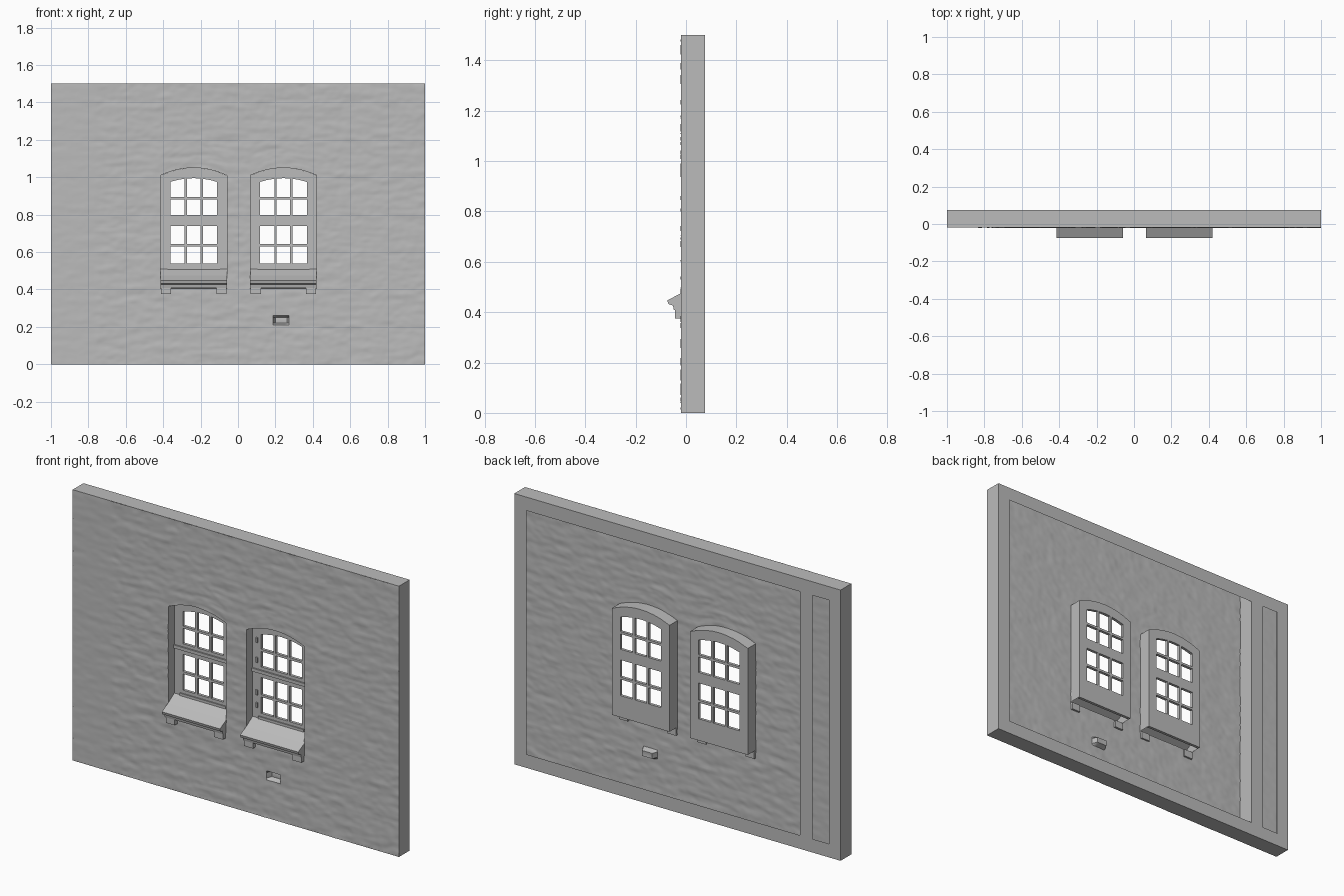
import bpy, bmesh, math
from mathutils import Vector, noise

if "Cube" in bpy.data.objects:
    bpy.data.objects.remove(bpy.data.objects["Cube"], do_unlink=True)

stone = bpy.data.materials.new("stone_grey")
stone.use_nodes = True
stone.diffuse_color = (0.5, 0.5, 0.5, 1)
stone.node_tree.nodes["Principled BSDF"].inputs["Base Color"].default_value = (0.5, 0.5, 0.5, 1)

FRONT, GLAZING, BACK = -0.019, 0.042, 0.075
HALF, SPRING, RISE = 0.177, 1.01, 0.04
CENTRES = (-0.237, 0.243)


def finish(name, bm, smooth=False):
    mesh = bpy.data.meshes.new(name)
    bm.to_mesh(mesh)
    bm.free()
    mesh.materials.append(stone)
    obj = bpy.data.objects.new(name, mesh)
    bpy.context.collection.objects.link(obj)
    if smooth:
        bpy.ops.object.select_all(action='DESELECT')
        obj.select_set(True)
        bpy.context.view_layer.objects.active = obj
        bpy.ops.object.shade_smooth_by_angle(angle=math.radians(40))
    return obj


def lattice(xs, zs, y, is_hole):
    """Upright sheet on the given grid lines, leaving out the hole cells."""
    bm = bmesh.new()
    v = [[bm.verts.new((x, y, z)) for z in zs] for x in xs]
    for i in range(len(xs) - 1):
        for k in range(len(zs) - 1):
            if not is_hole((xs[i] + xs[i + 1]) / 2, (zs[k] + zs[k + 1]) / 2):
                bm.faces.new((v[i][k], v[i + 1][k], v[i + 1][k + 1], v[i][k + 1]))
    loose = [p for p in bm.verts if not p.link_faces]
    bmesh.ops.delete(bm, geom=loose, context='VERTS')
    return bm


def fine(breaks, step):
    """Fill the gaps between break lines with even steps."""
    out = [breaks[0]]
    for a, b in zip(breaks, breaks[1:]):
        n = max(1, math.ceil((b - a) / step))
        out += [a + (b - a) * i / n for i in range(1, n + 1)]
    return out


def arch(offset):
    return RISE * max(0, 1 - (offset / HALF) ** 2)


def box(name, x, y, z):
    bm = bmesh.new()
    bmesh.ops.create_cube(bm, size=1)
    for p in bm.verts:
        p.co = Vector((x[0] + x[1], y[0] + y[1], z[0] + z[1])) / 2 + Vector(
            (p.co.x * (x[1] - x[0]), p.co.y * (y[1] - y[0]), p.co.z * (z[1] - z[0])))
    return finish(name, bm)


def extrude(bm, edges, y):
    made = bmesh.ops.extrude_edge_only(bm, edges=edges)["geom"]
    for p in made:
        if isinstance(p, bmesh.types.BMVert):
            p.co.y = y


# Rough brick front with two arched openings and their reveals
def in_window(x, z):
    return 0.42 < z < SPRING and any(abs(x - c) < HALF for c in CENTRES)


edges_x = [-1, -0.75] + [c + s * HALF for c in CENTRES for s in (-1, 1)] + [1]
wall = lattice(fine(edges_x, 0.0125), fine([0, 0.42, SPRING, 1.5], 0.01), FRONT, in_window)
for p in wall.verts:
    x, z = p.co.x, p.co.z
    rough = 0.45 if x < -0.75 else 1
    course = math.floor(z / 0.038)
    brick = math.floor(x / 0.11 + 0.5 * (course % 2))
    p.co.y += rough * (0.0024 * noise.noise((x * 9, 3, z * 28))
                       + 0.0014 * noise.noise((x * 30, 7, z * 45))
                       + 0.0012 * noise.noise((brick * 1.37, 5, course * 1.71)))
    # Small missing chip low in the wall
    if abs(x - 0.23) < 0.032 and abs(z - 0.232) < 0.022:
        p.co.y += 0.03
    # Bend the rows around each opening into an arch
    fade = max(0, 1 - abs(z - SPRING) / 0.2)
    p.co.z += fade * sum(arch(x - c) for c in CENTRES)

rim = [e for e in wall.edges if e.is_boundary
       and all(abs(p.co.x) < 0.9 and 0.3 < p.co.z < 1.2 for p in e.verts)
       and max(p.co.z for p in e.verts) > 0.4201]
extrude(wall, rim, GLAZING)
finish("brick_front", wall, True)

# Hollow shell: back lip, outer sides and one inner partition
def open_back(x, z):
    return 0.075 < z < 1.425 and (-0.93 < x < -0.827 or -0.75 < x < 0.925)


shell = lattice([-1, -0.93, -0.827, -0.75, 0.925, 1], [0, 0.075, 1.425, 1.5], BACK, open_back)
outer = [e for e in shell.edges if e.is_boundary and
         (all(abs(p.co.x) == 1 for p in e.verts)
          or all(p.co.z in (0, 1.5) for p in e.verts))]
extrude(shell, outer, FRONT)
corners = [(FRONT, 0), (BACK, 0), (BACK, 1.5), (FRONT, 1.5)]
shell.faces.new([shell.verts.new((-0.75, y, z)) for y, z in corners])
bmesh.ops.recalc_face_normals(shell, faces=shell.faces)
finish("wall_shell", shell)

# Glazing grid lines: stiles, bars and panes
PANE_X = [(-0.125, -0.049), (-0.036, 0.036), (0.049, 0.125)]
PANE_Z = [(0.54, 0.63), (0.643, 0.738), (0.797, 0.882), (0.895, 0.955)]
lines_x = [-HALF] + [v for a, b in PANE_X for v in (a, (a + b) / 2, b)] + [HALF]
lines_z = [0.42] + [v for pair in PANE_Z for v in pair] + [SPRING]


def is_pane(x, z):
    return any(a < x < b for a, b in PANE_X) and any(a < z < b for a, b in PANE_Z)


for side, c in zip(("right", "left"), CENTRES):
    # Window frame with glazing bars
    bm = lattice(lines_x, lines_z, GLAZING, is_pane)
    for p in bm.verts:
        if p.co.z > 0.9:
            p.co.z += arch(p.co.x)
        p.co.x += c
    frame = finish(side + "_window_frame", bm)
    mod = frame.modifiers.new("thickness", 'SOLIDIFY')
    mod.thickness = 0.016
    mod.offset = 0

    # Transom mouldings
    box(side + "_transom", (c - HALF, c + HALF), (0.026, GLAZING), (0.762, 0.78))
    box(side + "_lower_rail", (c - 0.14, c + 0.14), (0.028, GLAZING), (0.508, 0.522))

    # Hinges on the stiles
    for s in ((1,) if side == "right" else (-1, 1)):
        for z in (0.58, 0.65, 0.83, 0.94):
            hx = c + s * 0.15
            box(side + "_hinge", (hx - 0.005, hx + 0.005), (0.027, GLAZING), (z - 0.014, z + 0.014))

    # Sloping sill, open at the back
    profile = [(GLAZING, 0.515), (-0.02, 0.475), (-0.074, 0.447), (-0.07, 0.432),
               (-0.052, 0.426), (-0.048, 0.408), (FRONT, 0.404)]
    bm = bmesh.new()
    ends = [[bm.verts.new((c + s * 0.178, y, z)) for y, z in profile] for s in (-1, 1)]
    for i in range(len(profile) - 1):
        bm.faces.new((ends[0][i], ends[0][i + 1], ends[1][i + 1], ends[1][i]))
    for end in ends:
        bm.faces.new(end)
    bmesh.ops.recalc_face_normals(bm, faces=bm.faces)
    finish(side + "_sill", bm)

    # Brackets under the sill
    for s in (-1, 1):
        bx = c + s * 0.148
        box(side + "_sill_bracket", (bx - 0.027, bx + 0.027), (-0.043, FRONT + 0.01), (0.375, 0.415))
